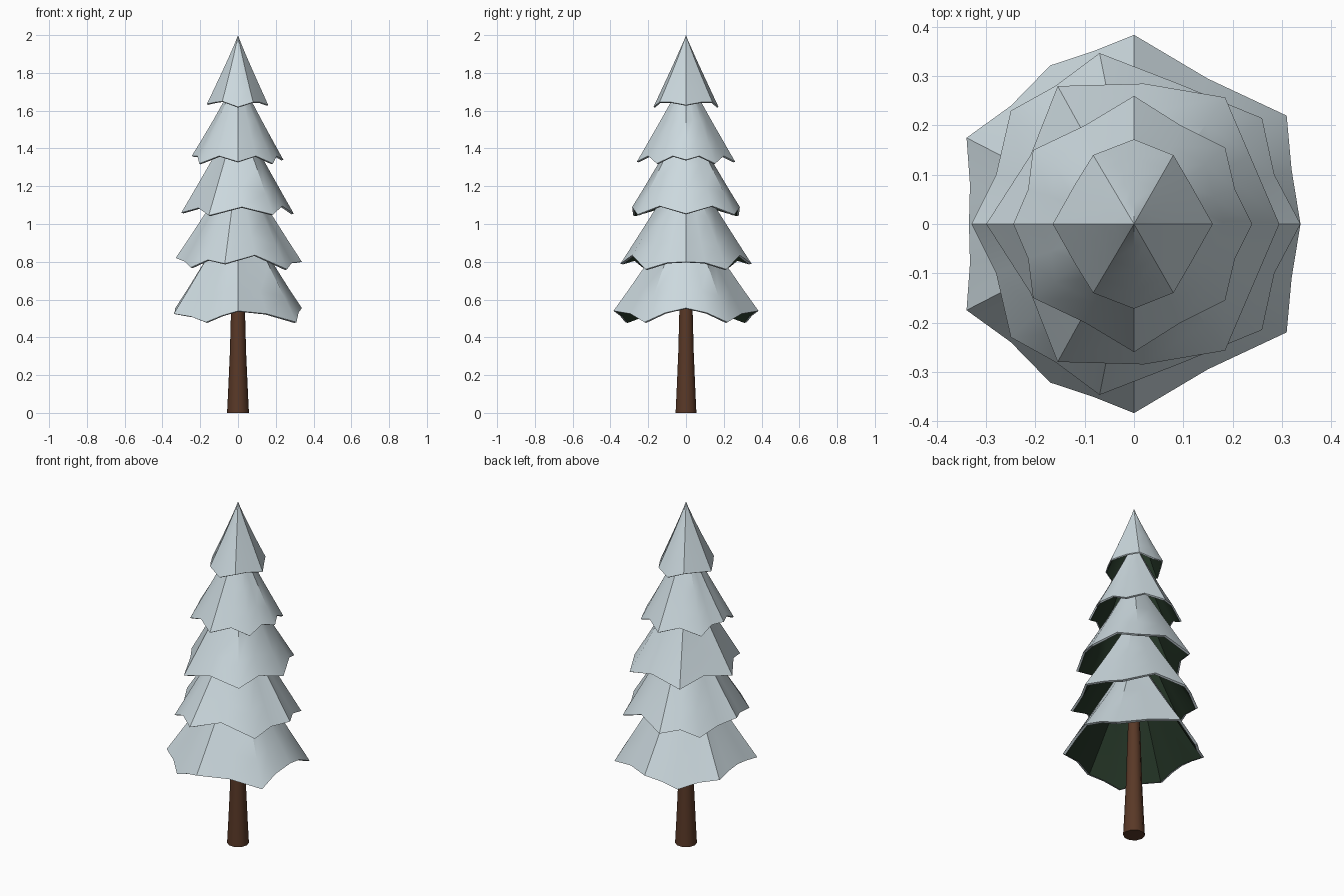
import bpy, bmesh, math

if "Cube" in bpy.data.objects:
    bpy.data.objects.remove(bpy.data.objects["Cube"])


def material(name, rgb):
    m = bpy.data.materials.new(name)
    m.diffuse_color = (*rgb, 1)
    m.use_nodes = True
    m.node_tree.nodes["Principled BSDF"].inputs["Base Color"].default_value = m.diffuse_color
    return m


snow = material("snow", (0.60, 0.69, 0.73))
needles = material("dark green needles", (0.018, 0.036, 0.02))
bark = material("brown bark", (0.10, 0.04, 0.02))


def finish(name, bm, mats, angle):
    bmesh.ops.recalc_face_normals(bm, faces=bm.faces)
    mesh = bpy.data.meshes.new(name)
    bm.to_mesh(mesh)
    bm.free()
    for m in mats:
        mesh.materials.append(m)
    ob = bpy.data.objects.new(name, mesh)
    bpy.context.collection.objects.link(ob)
    bpy.ops.object.select_all(action='DESELECT')
    ob.select_set(True)
    bpy.context.view_layer.objects.active = ob
    bpy.ops.object.shade_smooth_by_angle(angle=math.radians(angle))
    return ob


def bridge(bm, a, b, mat):
    n = len(a)
    for i in range(n):
        j = (i + 1) % n
        bm.faces.new((a[i], a[j], b[j], b[i])).material_index = mat


def fan(bm, ring, tip, mat):
    for i in range(len(ring)):
        bm.faces.new((ring[i], ring[(i + 1) % len(ring)], tip)).material_index = mat


def branch_tier(name, half_rim, apex):
    """Snowy skirt with a green lining; the rim is mirrored front to back."""
    rim = half_rim + [(x, -y, z) for x, y, z in reversed(half_rim[1:-1])]
    low = sum(p[2] for p in rim) / len(rim)
    bm = bmesh.new()

    def ring(t, scale=1.0, lift=0.0):
        k = (1 - t) ** 1.08 * scale
        return [bm.verts.new((x * k, y * k,
                              low + (apex - low) * t + (z - low) * (1 - t) ** 2 + lift))
                for x, y, z in rim]

    # snow outside, from the rim upwards
    steps = (0, 0.2, 0.45, 0.7, 0.9)
    outer = [ring(t) for t in steps]
    for a, b in zip(outer, outer[1:]):
        bridge(bm, a, b, 0)
    fan(bm, outer[-1], bm.verts.new((0, 0, apex)), 0)
    # thin snow lip, then green underside
    inner = [ring(t, 0.96, -0.004) for t in steps[:4]]
    bridge(bm, outer[0], inner[0], 0)
    for a, b in zip(inner, inner[1:]):
        bridge(bm, a, b, 1)
    fan(bm, inner[-1], bm.verts.new((0, 0, apex - 0.03)), 1)
    return finish(name, bm, (snow, needles), 35)


# rim points (x, y, z) from the right side round the back to the left side
branch_tier("branch_tier_1",
            [(.16, 0, 1.63), (.115, .08, 1.645), (.08, .14, 1.645), (0, .172, 1.62),
             (-.083, .14, 1.65), (-.12, .08, 1.645), (-.165, 0, 1.635)], 2.0)
branch_tier("branch_tier_2",
            [(.24, 0, 1.34), (.205, .07, 1.36), (.185, .155, 1.32), (.095, .2, 1.36),
             (0, .26, 1.33), (-.1, .2, 1.36), (-.205, .15, 1.32),
             (-.215, .07, 1.36), (-.245, 0, 1.36)], 1.80)
branch_tier("branch_tier_3",
            [(.295, 0, 1.055), (.235, .14, 1.095), (.185, .257, 1.05), (.02, .285, 1.09),
             (-.155, .28, 1.045), (-.21, .14, 1.085), (-.30, 0, 1.06)], 1.60)
branch_tier("branch_tier_4",
            [(.338, 0, .80), (.285, .1, .795), (.26, .215, .76), (.09, .285, .835),
             (-.07, .347, .79), (-.16, .28, .81), (-.25, .23, .77),
             (-.28, .1, .80), (-.33, 0, .82)], 1.36)
branch_tier("branch_tier_5",
            [(.338, 0, .555), (.32, .11, .53), (.31, .22, .48), (.15, .295, .525),
             (0, .384, .54), (-.085, .35, .515), (-.17, .322, .48), (-.25, .24, .51),
             (-.34, .175, .525), (-.333, .08, .54), (-.335, 0, .55)], 1.13)

# tapered trunk with a flared foot
bm = bmesh.new()
rings = []
for r, z in ((.058, 0), (.052, .12), (.043, .32), (.037, .54), (.02, 1.0)):
    rings.append([bm.verts.new((r * math.cos(a * math.tau / 10),
                                r * math.sin(a * math.tau / 10), z)) for a in range(10)])
for a, b in zip(rings, rings[1:]):
    bridge(bm, a, b, 0)
bm.faces.new(rings[0])
bm.faces.new(rings[-1])
finish("trunk", bm, (bark,), 45)
